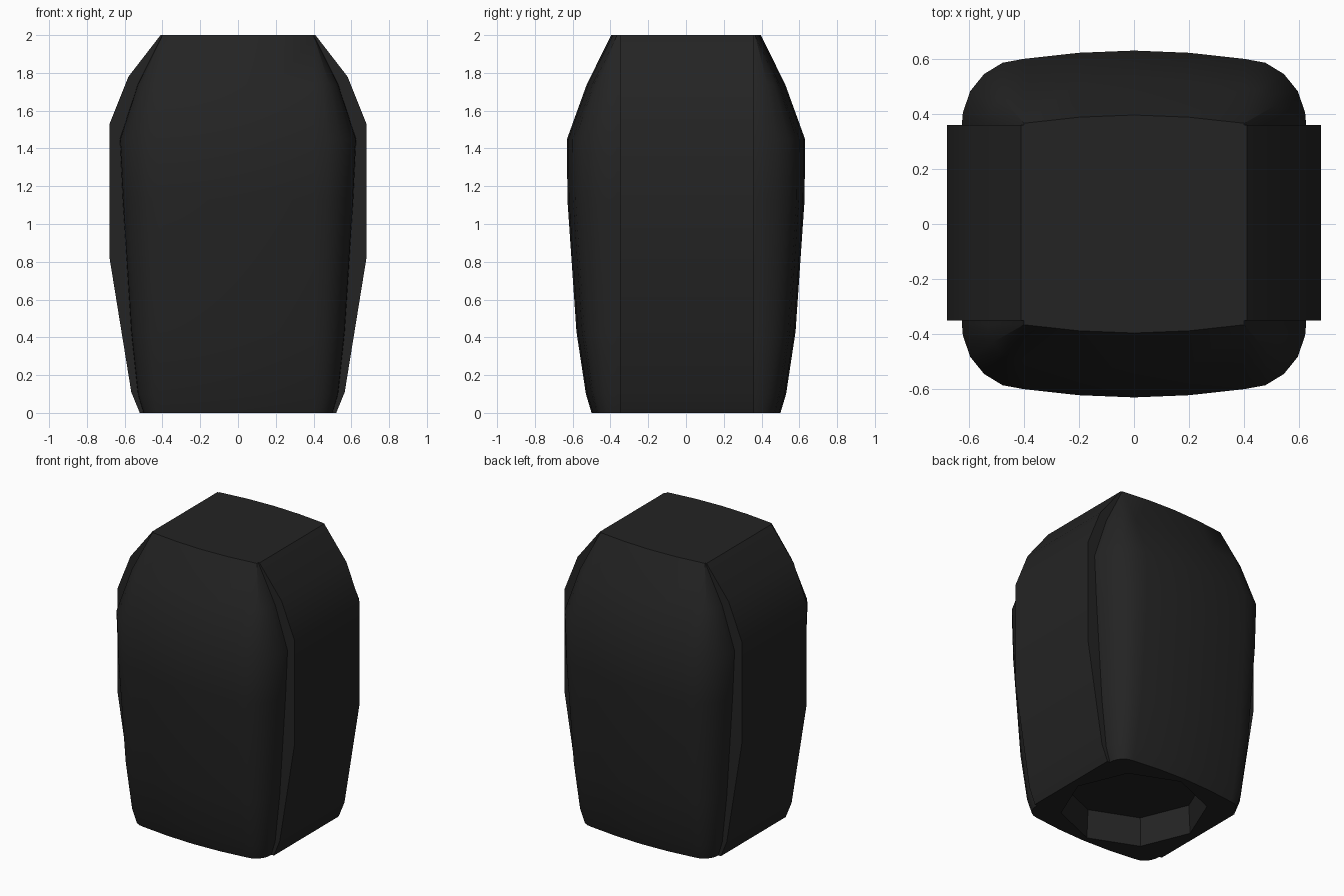
import bpy, bmesh
from math import sin, cos, pi, radians

cube = bpy.data.objects.get("Cube")
if cube:
    bpy.data.objects.remove(cube)

mat = bpy.data.materials.new("matte black")
mat.use_nodes = True
colour = (0.017, 0.017, 0.017, 1)
mat.diffuse_color = colour
bsdf = next(n for n in mat.node_tree.nodes if n.type == "BSDF_PRINCIPLED")
bsdf.inputs["Base Color"].default_value = colour


def finish(bm, name):
    bmesh.ops.remove_doubles(bm, verts=bm.verts, dist=0.0005)
    bmesh.ops.recalc_face_normals(bm, faces=bm.faces)
    mesh = bpy.data.meshes.new(name)
    bm.to_mesh(mesh)
    bm.free()
    mesh.materials.append(mat)
    ob = bpy.data.objects.new(name, mesh)
    bpy.context.collection.objects.link(ob)
    bpy.ops.object.select_all(action="DESELECT")
    ob.select_set(True)
    bpy.context.view_layer.objects.active = ob
    bpy.ops.object.shade_smooth_by_angle(angle=radians(30))
    return ob


def section(half_width, half_depth):
    """Bowed front and back, flat sides, rounded corners."""
    cx, cy = 0.4, 0.365
    rx, ry = max(half_width - cx, 0), max(half_depth - 0.03 - cy, 0)
    quarter = [(cx + rx * sin(radians(a)), cy + ry * cos(radians(a)))
               for a in (90, 80, 60, 40, 20, 0)]
    quarter.append((0.2, half_depth - 0.008))
    right_back = quarter + [(0, half_depth)]
    left_back = [(-x, y) for x, y in reversed(quarter)]
    back = right_back + left_back
    return back + [(-x, -y) for x, y in back]


def bridge(bm, low, high):
    for i in range(len(low)):
        j = (i + 1) % len(low)
        bm.faces.new((low[i], low[j], high[j], high[i]))


# Main body: sections stacked from base to top (height, half width, half depth)
levels = [(0, 0.5, 0.5), (0.1, 0.53, 0.53), (0.43, 0.565, 0.58),
          (1.13, 0.61, 0.628), (1.45, 0.625, 0.63), (1.74, 0.53, 0.525),
          (2, 0.4, 0.396)]
bm = bmesh.new()
rings = [[bm.verts.new((x, y, z)) for x, y in section(w, d)]
         for z, w, d in levels]
for low, high in zip(rings, rings[1:]):
    bridge(bm, low, high)
bm.faces.new(rings[-1])

# Eight-sided recess in the underside
recess = [[bm.verts.new((r * cos(i * pi / 4), r * sin(i * pi / 4), z))
           for i in range(8)] for r, z in ((0.46, 0), (0.45, 0.2))]
bridge(bm, *recess)
bm.faces.new(recess[1])
rim = [e for e in bm.edges if all(v.co.z < 0.001 for v in e.verts)]
bmesh.ops.triangle_fill(bm, edges=rim, use_beauty=True)
finish(bm, "body")

# Raised bands running up both sides
profile = [(0.47, 0), (0.52, 0), (0.565, 0.11), (0.68, 0.82), (0.68, 1.53),
           (0.58, 1.78), (0.41, 2), (0.39, 2), (0.47, 1.6)]
for side, name in ((1, "left_band"), (-1, "right_band")):
    bm = bmesh.new()
    front, back = [[bm.verts.new((side * x, y, z)) for x, z in profile]
                   for y in (-0.35, 0.36)]
    bridge(bm, front, back)
    bm.faces.new(front)
    bm.faces.new(back)
    finish(bm, name)
